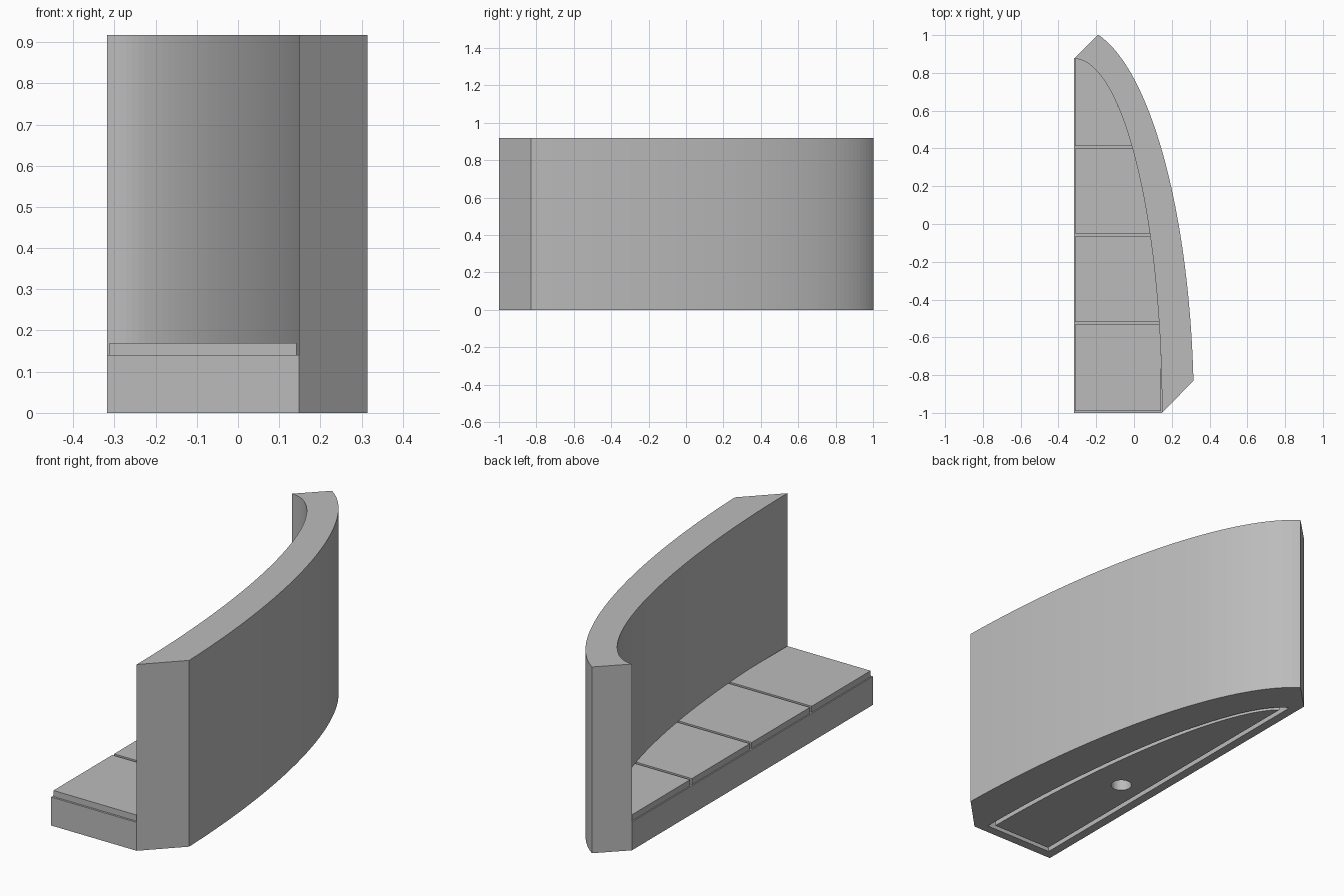
import bpy, bmesh
from math import sin, cos, acos, asin, pi, sqrt

if "Cube" in bpy.data.objects:
    bpy.data.objects.remove(bpy.data.objects["Cube"], do_unlink=True)

SIDE, FRONT = -0.318, -1.0        # straight edges, also the centre of the curves
A, B = 0.466, 1.875               # inner curve radii
WALL = 0.169                      # wall thickness
BASE_H, TILE_H, WALL_H = 0.14, 0.17, 0.917
STEPS = 48

grey = bpy.data.materials.new("plain grey")
grey.use_nodes = True
colour = (0.5, 0.5, 0.5, 1)
grey.diffuse_color = colour
grey.node_tree.nodes["Principled BSDF"].inputs["Base Color"].default_value = colour


def arc(offset, start, end):
    """Points on the curve grown by offset, between two angles."""
    a, b = A + offset, B + offset
    angles = [start + (end - start) * i / STEPS for i in range(STEPS + 1)]
    return [(SIDE + a * cos(t), FRONT + b * sin(t)) for t in angles]


def prism(name, outline, low, high):
    """Upright solid from a flat outline."""
    bm = bmesh.new()
    face = bm.faces.new([bm.verts.new((x, y, low)) for x, y in outline])
    top = bmesh.ops.extrude_face_region(bm, geom=[face])["geom"]
    bmesh.ops.translate(bm, vec=(0, 0, high - low),
                        verts=[v for v in top if isinstance(v, bmesh.types.BMVert)])
    bmesh.ops.recalc_face_normals(bm, faces=bm.faces)
    mesh = bpy.data.meshes.new(name)
    bm.to_mesh(mesh)
    bm.free()
    obj = bpy.data.objects.new(name, mesh)
    bpy.context.collection.objects.link(obj)
    mesh.materials.append(grey)
    return obj


def cut(target, cutter):
    """Subtract the cutter and discard it."""
    mod = target.modifiers.new("cut", 'BOOLEAN')
    mod.operation, mod.solver, mod.object = 'DIFFERENCE', 'EXACT', cutter
    cutter.hide_render = True
    bpy.context.view_layer.objects.active = target
    bpy.ops.object.modifier_apply(modifier=mod.name)
    bpy.data.objects.remove(cutter, do_unlink=True)


def inset_outline(gap):
    """Base footprint shrunk evenly by gap."""
    start, end = asin(gap / (B - gap)), acos(gap / (A - gap))
    return [(SIDE + gap, FRONT + gap)] + arc(-gap, start, end)


# Curved wall with slanted ends
inner = arc(0, 0, pi / 2)
outer = arc(WALL, asin(0.17 / (B + WALL)), acos(0.128 / (A + WALL)))
prism("curved_wall", inner + outer[::-1], 0, WALL_H)

# Base slab, with a groove and a round socket underneath
base = prism("base", [(SIDE, FRONT)] + inner, 0, BASE_H)
groove = prism("groove_cutter", inset_outline(0.045), -0.05, 0.07)
cut(groove, prism("island_cutter", inset_outline(0.07), -0.1, 0.1))
cut(base, groove)
socket = [(-0.133 + 0.048 * cos(i * pi / 16), -0.253 + 0.048 * sin(i * pi / 16))
          for i in range(32)]
cut(base, prism("socket_cutter", socket, -0.05, 0.1))

# Row of tiles, trimmed to the wall and parted by narrow gaps
LEFT, RIGHT, GAP = SIDE + 0.006, 0.142, 0.014
seams = [-0.997, -0.525, -0.058, 0.407, 0.882]
for n, (y0, y1) in enumerate(zip(seams, seams[1:])):
    y0, y1 = y0 + GAP / 2, min(y1 - GAP / 2, 0.874)
    edge = []
    for i in range(25):
        y = y0 + (y1 - y0) * sin(i / 24 * pi / 2)
        x = SIDE + A * sqrt(1 - ((y - FRONT) / B) ** 2)
        edge.append((min(x, RIGHT), y))
    prism(f"tile_{n + 1}", [(LEFT, y0)] + edge + [(LEFT, y1)], BASE_H, TILE_H)
